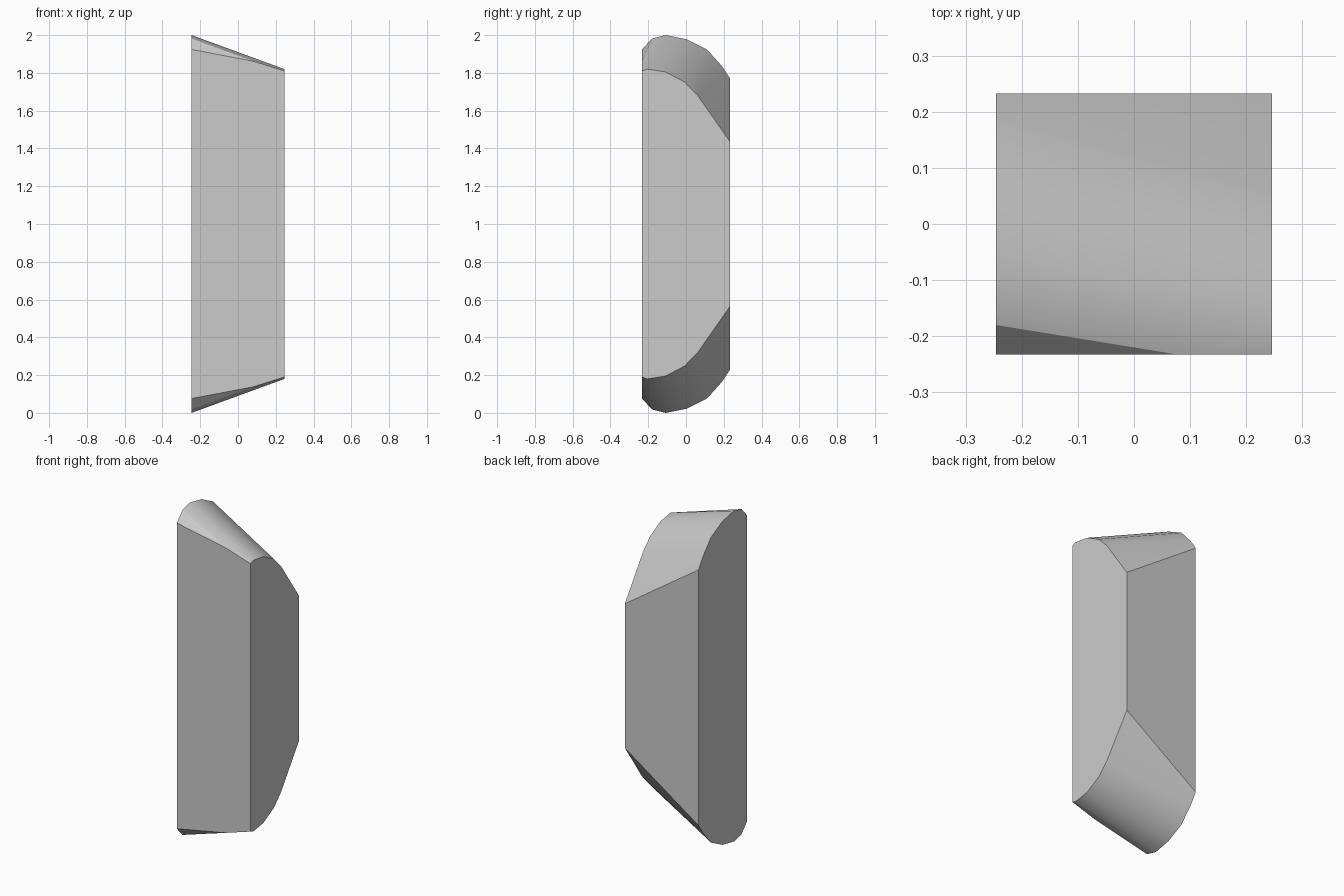
import bpy, bmesh

cube = bpy.data.objects.get("Cube")
if cube:
    bpy.data.objects.remove(cube, do_unlink=True)

# One plain grey for the whole body
grey = bpy.data.materials.new("light grey")
grey.use_nodes = True
colour = (0.6, 0.6, 0.6, 1)
grey.diffuse_color = colour
grey.node_tree.nodes["Principled BSDF"].inputs["Base Color"].default_value = colour

# Upper halves of the two end profiles: (y, height above the middle)
HALF_WIDTH, MIDDLE = 0.246, 1.0
tall = [(-0.233, 0.924), (-0.18, 0.982), (-0.107, 1.0), (0.003, 0.978),
        (0.112, 0.923), (0.19, 0.836), (0.233, 0.772)]
short = [(-0.233, 0.81), (-0.204, 0.82), (-0.108, 0.805), (-0.008, 0.752),
         (0.06, 0.683), (0.233, 0.436)]

bm = bmesh.new()


def row(x, profile, side):
    return [bm.verts.new((x, y, MIDDLE + side * h)) for y, h in profile]


ends = []
for side in (1, -1):
    left = row(-HALF_WIDTH, tall, side)
    right = row(HALF_WIDTH, short, side)
    # Where the first rounded strip runs out on the front face
    corner = row(0.08, [(-0.233, 0.862)], side)[0]
    bm.faces.new((left[0], left[1], corner))
    bm.faces.new((left[1], left[2], right[1], right[0], corner))
    for i in range(2, 6):
        bm.faces.new((left[i], left[i + 1], right[i], right[i - 1]))
    ends.append((left, right, corner))

# Flat sides, front and back
(l1, r1, c1), (l2, r2, c2) = ends
bm.faces.new(l1 + l2[::-1])
bm.faces.new(r1 + r2[::-1])
bm.faces.new((l1[0], c1, r1[0], r2[0], c2, l2[0]))
bm.faces.new((l1[-1], r1[-1], r2[-1], l2[-1]))
bmesh.ops.recalc_face_normals(bm, faces=bm.faces)

mesh = bpy.data.meshes.new("slanted_block")
bm.to_mesh(mesh)
bm.free()
mesh.materials.append(grey)
block = bpy.data.objects.new("slanted_block", mesh)
bpy.context.collection.objects.link(block)

# Smooth the rounded ends, keep the flat faces crisp
bpy.ops.object.select_all(action='DESELECT')
block.select_set(True)
bpy.context.view_layer.objects.active = block
bpy.ops.object.shade_smooth_by_angle(angle=0.52)
